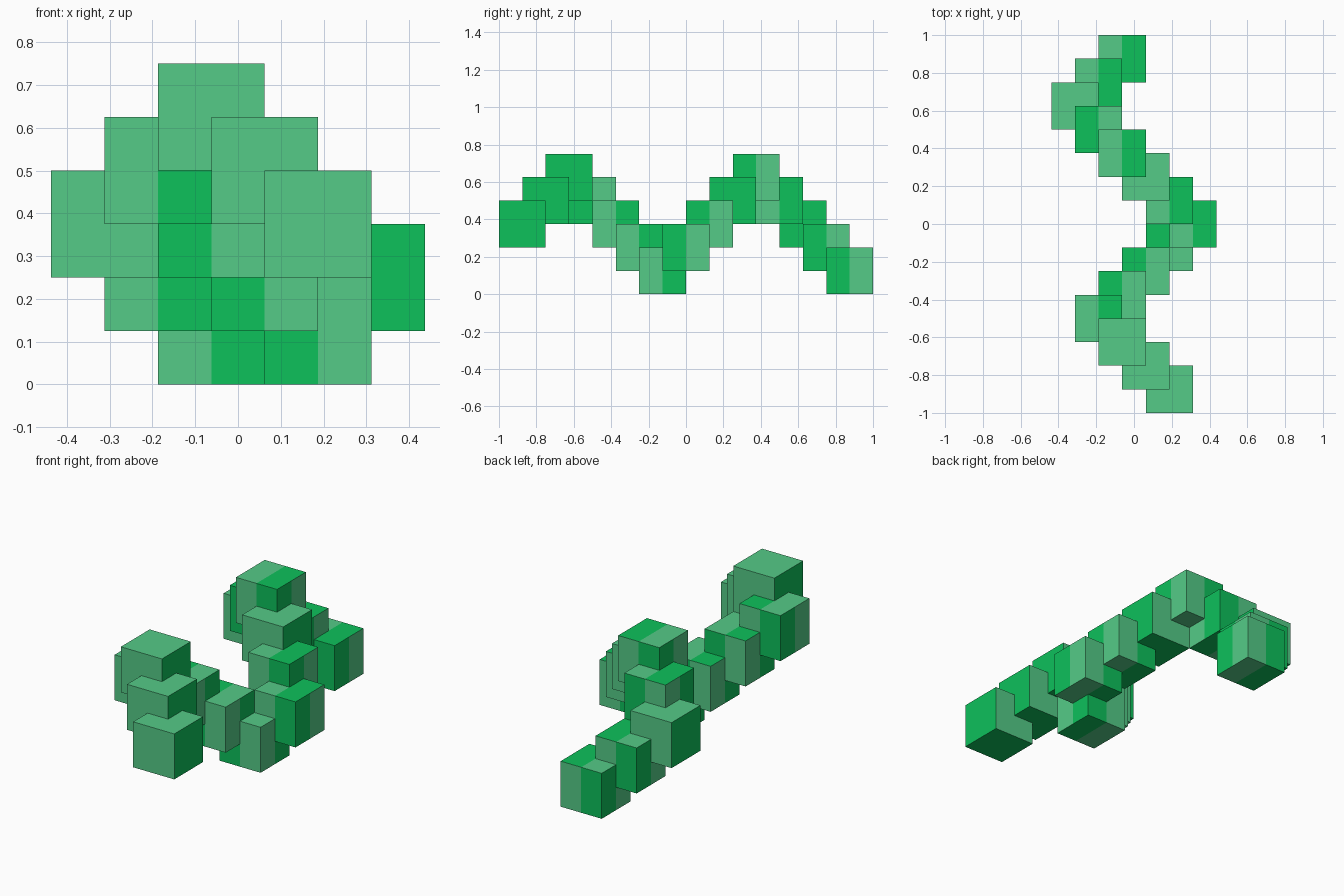
import bpy, bmesh
from mathutils import Vector

default = bpy.data.objects.get("Cube")
if default:
    bpy.data.objects.remove(default, do_unlink=True)

STEP = 0.125


def make_material(name, colour):
    mat = bpy.data.materials.new(name)
    mat.use_nodes = True
    mat.diffuse_color = colour
    mat.node_tree.nodes["Principled BSDF"].inputs["Base Color"].default_value = colour
    return mat


MATERIALS = [make_material("pale green", (0.089, 0.597, 0.242, 1)),
             make_material("bright green", (0.004, 0.533, 0.105, 1))]

# Bands run round each block: normal -> (direction along the band, start column)
SIDES = {
    (0, -1, 0): (Vector((1, 0, 0)), 0),
    (1, 0, 0): (Vector((0, 1, 0)), 2),
    (0, 1, 0): (Vector((-1, 0, 0)), 4),
    (-1, 0, 0): (Vector((0, -1, 0)), 6),
    (0, 0, 1): (Vector((1, 0, 0)), 0),
    (0, 0, -1): (Vector((1, 0, 0)), 2),
}
BAND = (0, 0, 1, 1)


def make_segment(name, location, shift):
    bm = bmesh.new()
    bmesh.ops.create_cube(bm, size=2 * STEP)
    # Cut the block in half both ways so each face has two columns
    for axis in ((1, 0, 0), (0, 1, 0)):
        bmesh.ops.bisect_plane(bm, geom=bm.verts[:] + bm.edges[:] + bm.faces[:],
                               plane_co=(0, 0, 0), plane_no=axis)
    bm.normal_update()
    for face in bm.faces:
        along, start = SIDES[tuple(round(v) for v in face.normal)]
        column = start + (face.calc_center_median().dot(along) > 0)
        face.material_index = BAND[(column + shift) % 4]
    mesh = bpy.data.meshes.new(name)
    bm.to_mesh(mesh)
    bm.free()
    for mat in MATERIALS:
        mesh.materials.append(mat)
    obj = bpy.data.objects.new(name, mesh)
    obj.location = location
    bpy.context.collection.objects.link(obj)


# Chain of overlapping blocks: sideways step, height step, band shift
across = "432123454321012"
height = "234321012343210"
shifts = "000133311013011"
for n, (i, k, s) in enumerate(zip(across, height, shifts)):
    place = (-0.3125 + STEP * int(i), -0.875 + STEP * n, STEP * (1 + int(k)))
    make_segment(f"chain_block_{n + 1}", place, int(s))
